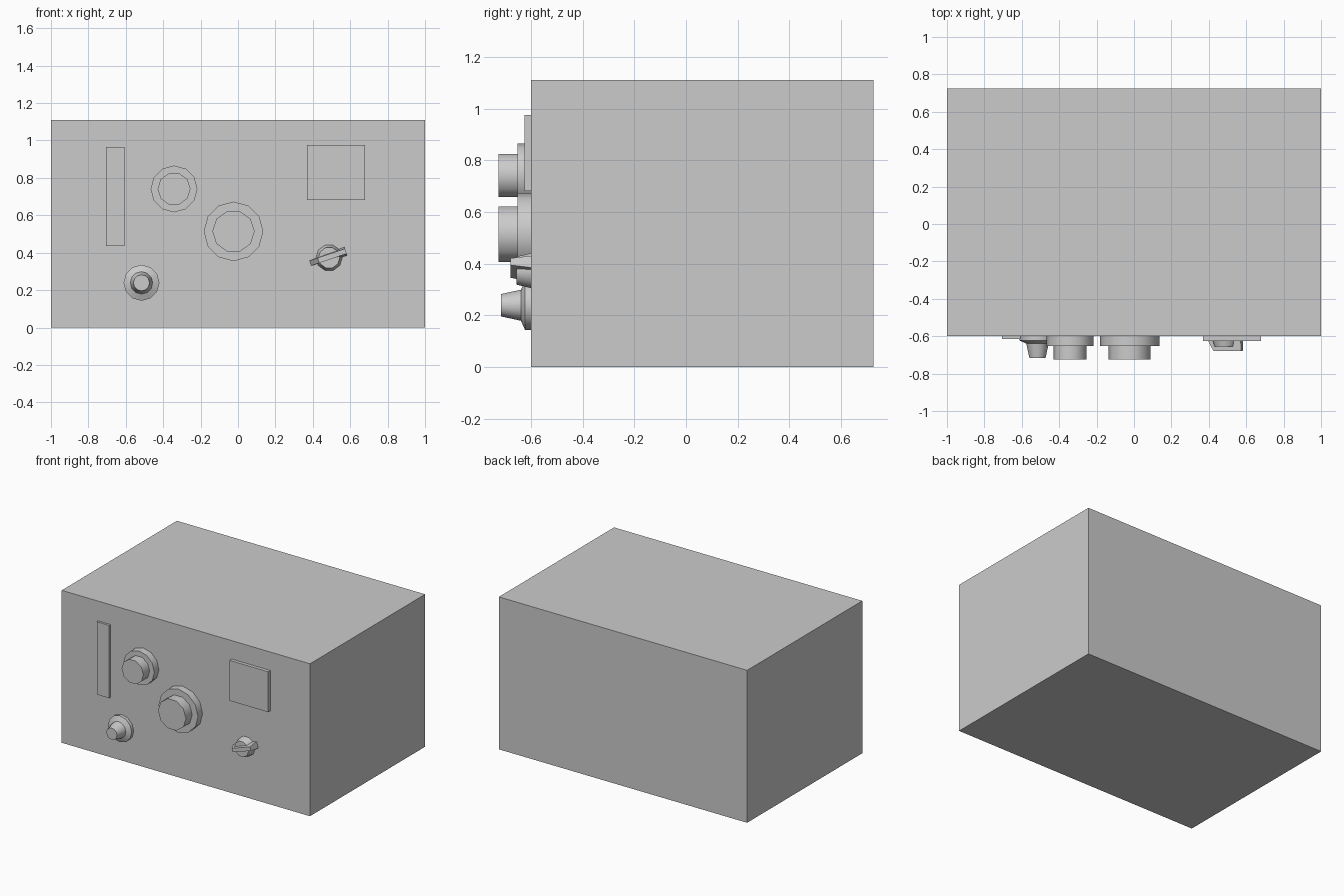
import bpy
import bmesh
from math import cos, sin, pi, radians

if "Cube" in bpy.data.objects:
    bpy.data.objects.remove(bpy.data.objects["Cube"])

FRONT = -0.6   # y of the cabinet front panel


def finish(name, bm, smooth=False):
    bmesh.ops.recalc_face_normals(bm, faces=bm.faces)
    mesh = bpy.data.meshes.new(name)
    bm.to_mesh(mesh)
    bm.free()
    ob = bpy.data.objects.new(name, mesh)
    bpy.context.collection.objects.link(ob)
    if smooth:
        bpy.ops.object.select_all(action='DESELECT')
        ob.select_set(True)
        bpy.context.view_layer.objects.active = ob
        bpy.ops.object.shade_smooth_by_angle(angle=radians(40))
    return ob


def box(name, x0, x1, y0, y1, z0, z1):
    bm = bmesh.new()
    bmesh.ops.create_cube(bm, size=1)
    for v in bm.verts:
        v.co.x = x1 if v.co.x > 0 else x0
        v.co.y = y1 if v.co.y > 0 else y0
        v.co.z = z1 if v.co.z > 0 else z0
    return finish(name, bm)


def knob(name, x, z, sides, profile):
    """Turned part standing out from the panel; profile is (radius, y)."""
    bm = bmesh.new()
    rings = [[bm.verts.new((x + r * cos(2 * pi * i / sides), y,
                            z + r * sin(2 * pi * i / sides)))
              for i in range(sides)] for r, y in profile]
    for a, b in zip(rings, rings[1:]):
        for i in range(sides):
            j = (i + 1) % sides
            bm.faces.new((a[i], a[j], b[j], b[i]))
    bm.faces.new(rings[0])
    bm.faces.new(rings[-1])
    return finish(name, bm, smooth=True)


# cabinet and flat panel plates
box("cabinet", -1, 1, FRONT, 0.725, 0, 1.11)
box("slider_plate", -0.706, -0.607, -0.616, FRONT, 0.436, 0.966)
box("display_plate", 0.37, 0.68, -0.625, FRONT, 0.682, 0.976)

# two stepped dials
for label, x, z, r_out, r_in in (("small", -0.342, 0.741, 0.125, 0.088),
                                 ("large", -0.024, 0.514, 0.159, 0.113)):
    knob(label + "_dial_base", x, z, 12, [(r_out, FRONT), (r_out, -0.653)])
    knob(label + "_dial_grip", x, z, 10, [(r_in, -0.653), (r_in, -0.725)])

# flared push button
knob("flared_button", -0.516, 0.239, 12,
     [(0.096, FRONT), (0.096, -0.623), (0.06, -0.639), (0.043, -0.717)])

# selector knob with a tilted pointer bar
knob("selector_knob", 0.487, 0.373, 10, [(0.071, FRONT), (0.057, -0.656)])
bm = bmesh.new()
bmesh.ops.create_cube(bm, size=2)
tilt = radians(18.5)
for v in bm.verts:
    front, right, side = v.co.y < 0, v.co.x > 0, v.co.z
    u = 0.1 if right else (-0.055 if front else -0.1)
    w = side * (0.024 if right and not front else 0.014)
    v.co = (0.482 + u * cos(tilt) - w * sin(tilt),
            -0.68 if front else FRONT,
            0.376 + u * sin(tilt) + w * cos(tilt))
finish("selector_pointer", bm)
